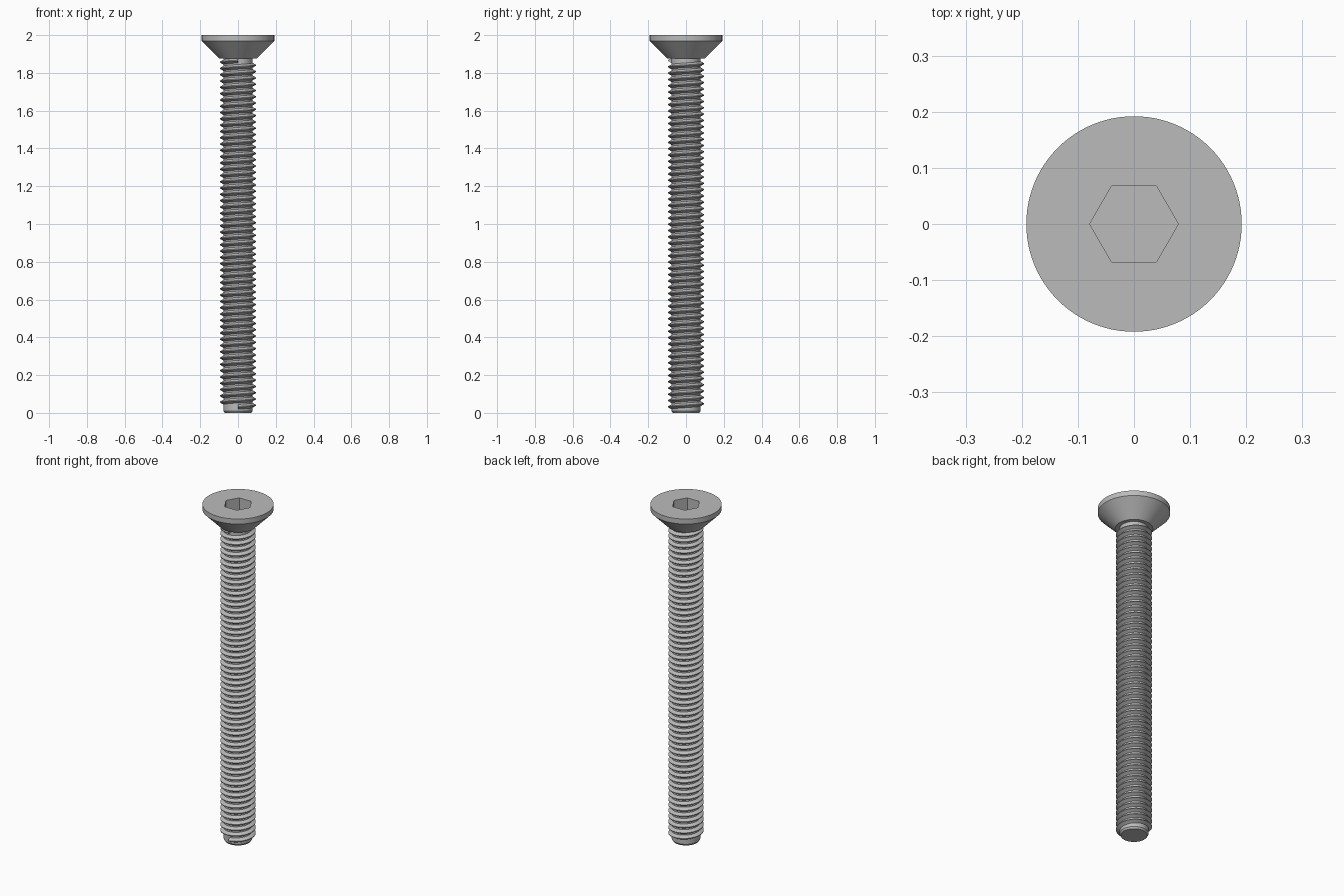
import bpy
import bmesh
from math import cos, sin, pi, radians, tan

if "Cube" in bpy.data.objects:
    bpy.data.objects.remove(bpy.data.objects["Cube"])

steel = bpy.data.materials.new("steel_grey")
steel.use_nodes = True
colour = (0.5, 0.5, 0.5, 1)
steel.diffuse_color = colour
steel.node_tree.nodes["Principled BSDF"].inputs["Base Color"].default_value = colour


def finish(bm, name):
    bmesh.ops.recalc_face_normals(bm, faces=bm.faces)
    mesh = bpy.data.meshes.new(name)
    bm.to_mesh(mesh)
    bm.free()
    mesh.materials.append(steel)
    obj = bpy.data.objects.new(name, mesh)
    bpy.context.collection.objects.link(obj)
    return obj


def smooth(obj):
    bpy.ops.object.select_all(action="DESELECT")
    obj.select_set(True)
    bpy.context.view_layer.objects.active = obj
    bpy.ops.object.shade_smooth_by_angle(angle=radians(25))


def skin(bm, rings):
    """Join successive closed rings with quads and cap both ends."""
    for a, b in zip(rings, rings[1:]):
        for i in range(len(a)):
            j = (i + 1) % len(a)
            bm.faces.new((a[i], a[j], b[j], b[i]))
    bm.faces.new(rings[0])
    bm.faces.new(rings[-1])


def lathe(name, profile, sides):
    bm = bmesh.new()
    skin(bm, [[bm.verts.new((r * cos(2 * pi * i / sides), r * sin(2 * pi * i / sides), z))
               for i in range(sides)] for r, z in profile])
    return finish(bm, name)


# Countersunk head with a hexagonal socket
head = lathe("countersunk_head", [(0.1, 1.877), (0.192, 1.97), (0.192, 2.0)], 96)
cutter = lathe("socket_cutter", [(0.079, 1.917), (0.079, 2.1)], 6)
cutter.hide_render = True
cut = head.modifiers.new("hex_socket", "BOOLEAN")
cut.operation = "DIFFERENCE"
cut.solver = "EXACT"
cut.object = cutter
bpy.context.view_layer.objects.active = head
bpy.ops.object.modifier_apply(modifier=cut.name)
bpy.data.objects.remove(cutter)
smooth(head)

# Plain core with a chamfered tip
core = 0.077
smooth(lathe("shank", [(0.07, 0), (core, 0.01), (core, 1.885)], 64))

# Right-handed thread: a trapezoid swept along a helix
pitch, turns, steps = 1 / 30, 55, 48
crest, root = 0.0955, core - 0.002
crest_half = pitch / 16
root_half = crest_half + (crest - root) * tan(radians(30))
section = [(root, -root_half), (crest, -crest_half), (crest, crest_half), (root, root_half)]
bm = bmesh.new()
rings = []
for k in range(turns * steps + 1):
    turn = k / steps
    angle = 2 * pi * turn - pi / 2
    z = 0.032 + pitch * turn
    rings.append([bm.verts.new((r * cos(angle), r * sin(angle), z + h)) for r, h in section])
skin(bm, rings)
smooth(finish(bm, "thread"))
